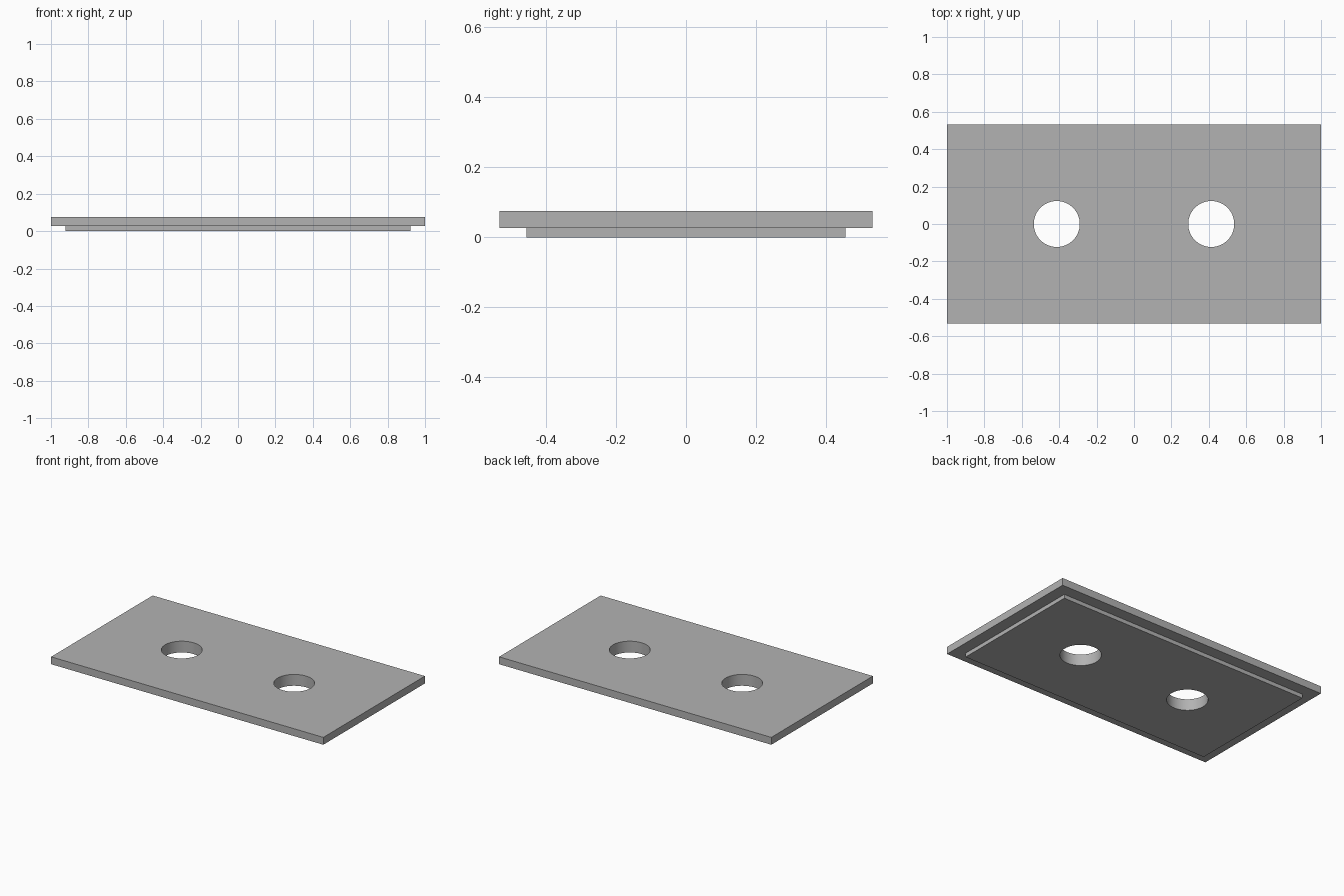
import bpy
import bmesh

cube = bpy.data.objects.get("Cube")
if cube:
    bpy.data.objects.remove(cube, do_unlink=True)

# Single grey material
grey = bpy.data.materials.new("grey")
grey.use_nodes = True
colour = (0.45, 0.45, 0.45, 1)
grey.diffuse_color = colour
grey.node_tree.nodes["Principled BSDF"].inputs["Base Color"].default_value = colour


def add_object(name, bm):
    bmesh.ops.recalc_face_normals(bm, faces=bm.faces)
    mesh = bpy.data.meshes.new(name)
    bm.to_mesh(mesh)
    bm.free()
    mesh.materials.append(grey)
    obj = bpy.data.objects.new(name, mesh)
    bpy.context.collection.objects.link(obj)
    return obj


# Stepped plate: rectangular sections (half x, half y, z) joined into one solid
bm = bmesh.new()
sections = [(0.922, 0.456, 0), (0.922, 0.456, 0.026), (1, 0.533, 0.026), (1, 0.533, 0.075)]
rings = [[bm.verts.new((sx * x, sy * y, z)) for sx, sy in ((-1, -1), (1, -1), (1, 1), (-1, 1))]
         for x, y, z in sections]
for low, high in zip(rings, rings[1:]):
    for i in range(4):
        j = (i + 1) % 4
        bm.faces.new((low[i], low[j], high[j], high[i]))
bm.faces.new(rings[0])
bm.faces.new(rings[-1])
plate = add_object("stepped_plate", bm)

# Two round through holes
for side, x in (("right", -0.413), ("left", 0.413)):
    bm = bmesh.new()
    bmesh.ops.create_cone(bm, cap_ends=True, segments=64, radius1=0.123, radius2=0.123, depth=0.4)
    bmesh.ops.translate(bm, verts=bm.verts, vec=(x, 0, 0.04))
    cutter = add_object(side + "_hole_cutter", bm)
    cutter.hide_render = True
    cutter.hide_set(True)
    cut = plate.modifiers.new(side + "_hole", 'BOOLEAN')
    cut.operation = 'DIFFERENCE'
    cut.solver = 'EXACT'
    cut.object = cutter

# Apply the cuts, then smooth the hole walls and keep the rims sharp
bpy.context.view_layer.objects.active = plate
plate.select_set(True)
for cut in list(plate.modifiers):
    cutter = cut.object
    bpy.ops.object.modifier_apply(modifier=cut.name)
    bpy.data.objects.remove(cutter, do_unlink=True)
bpy.ops.object.shade_smooth_by_angle()
